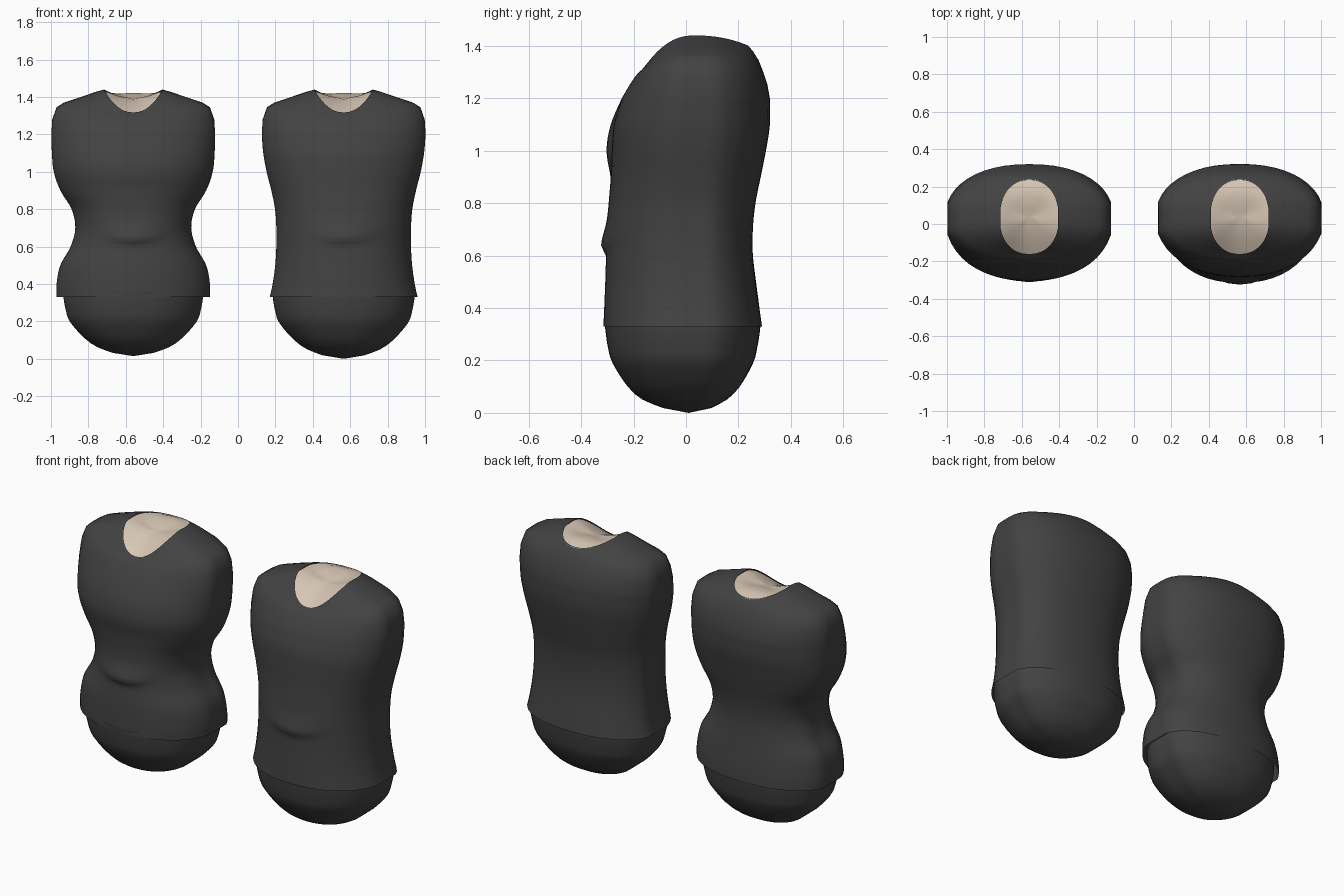
import bpy, bmesh, math

if "Cube" in bpy.data.objects:
    bpy.data.objects.remove(bpy.data.objects["Cube"])

N = 48       # segments around the body
YC = 0.03    # depth of the side seams


def material(name, rgb):
    m = bpy.data.materials.new(name)
    m.diffuse_color = (*rgb, 1)
    m.use_nodes = True
    m.node_tree.nodes["Principled BSDF"].inputs["Base Color"].default_value = m.diffuse_color
    return m


cloth = material("dark_cloth", (0.055, 0.055, 0.055))
skin = material("skin", (0.68, 0.57, 0.46))


def spow(v, e):
    return math.copysign(abs(v) ** e, v)


def ring_points(cx, ring, belly):
    """ring = half width, front y, back y, side z, [front z, back z]"""
    w, yf, yb, zs = ring[:4]
    zf, zb = ring[4:6] if len(ring) > 4 else (zs, zs)
    pts = []
    for i in range(N):
        t = 2 * math.pi * i / N
        c, s = math.cos(t), math.sin(t)
        x = max(-w, min(w, 1.03 * w * spow(c, 0.9)))
        y = YC + spow(s, 0.9) * ((yb - YC) if s > 0 else (YC - yf))
        z = zs + ((zb if s > 0 else zf) - zs) * s * s
        if belly and s < 0:      # belly fold: soft above, sharp below, curved up at the ends
            d = z - (0.635 + 1.2 * x * x)
            y -= belly * math.exp(-(x / 0.13) ** 2) * math.exp(-(d / (0.07 if d > 0 else 0.02)) ** 2)
        pts.append((cx + x, y, z))
    return pts


def loft(name, cx, rings, mat, tip=None, belly=0):
    bm = bmesh.new()
    loops = [[bm.verts.new(p) for p in ring_points(cx, r, belly)] for r in rings]
    for a, b in zip(loops, loops[1:]):
        for i in range(N):
            j = (i + 1) % N
            bm.faces.new((a[i], a[j], b[j], b[i]))
    if tip:
        v = bm.verts.new((cx, tip[0], tip[1]))
        for i in range(N):
            bm.faces.new((loops[-1][i], loops[-1][(i + 1) % N], v))
    bmesh.ops.recalc_face_normals(bm, faces=bm.faces)
    # keep normals outward on the open shells
    if sum(f.normal.dot(f.calc_center_median() - v0) for f in bm.faces
           for v0 in [type(f.normal)((cx, 0, 0.7))]) < 0:
        bmesh.ops.reverse_faces(bm, faces=bm.faces)
    me = bpy.data.meshes.new(name)
    bm.to_mesh(me)
    bm.free()
    me.polygons.foreach_set("use_smooth", [True] * len(me.polygons))
    me.materials.append(mat)
    ob = bpy.data.objects.new(name, me)
    bpy.context.collection.objects.link(ob)
    return ob


def resample(rows, step=0.02):
    """Catmull-Rom through the few profile rows, measured in z (last column)"""
    out = []
    for k in range(len(rows) - 1):
        p0, p1, p2, p3 = (rows[max(0, min(len(rows) - 1, k + d))] for d in (-1, 0, 1, 2))
        n = max(1, round(abs(p2[3] - p1[3]) / step))
        for q in range(n):
            t = q / n
            out.append([b + 0.5 * t * (c - a + t * (2 * a - 5 * b + 4 * c - d + t * (3 * (b - c) + d - a)))
                        for a, b, c, d in zip(p0, p1, p2, p3)])
    return out + [list(rows[-1])]


# torso profiles
waisted = [(.41, -.305, .285, .33), (.41, -.303, .28, .4), (.39, -.298, .267, .5), (.335, -.287, .255, .6),
           (.31, -.28, .25, .7), (.33, -.28, .26, .8), (.39, -.288, .28, .9), (.425, -.303, .3, 1.0),
           (.435, -.287, .318, 1.1), (.438, -.245, .32, 1.2)]
straight = [(.395, -.315, .29, .33), (.38, -.312, .28, .4), (.366, -.308, .265, .5), (.36, -.305, .255, .6),
            (.36, -.302, .255, .7), (.367, -.295, .265, .8), (.387, -.287, .285, .9), (.412, -.283, .305, 1.0),
            (.43, -.275, .32, 1.1), (.438, -.245, .32, 1.2)]
# shoulders closing in to the neckline
shoulders = [(.433, -.216, .31, 1.28, 1.25, 1.255), (.41, -.196, .295, 1.345, 1.28, 1.30),
             (.37, -.184, .277, 1.37, 1.295, 1.345), (.28, -.172, .257, 1.40, 1.305, 1.377),
             (.2, -.165, .243, 1.427, 1.312, 1.394), (.153, -.16, .235, 1.44, 1.317, 1.402)]
# skin dish inside the neckline
neck = [(.16, -.163, .24, 1.432, 1.31, 1.398), (.13, -.12, .2, 1.424, 1.335, 1.415),
        (.09, -.06, .15, 1.408, 1.365, 1.422), (.04, 0, .08, 1.397, 1.388, 1.405)]
# rounded lower body
seat = [(.378, -.312, .285, .36), (.378, -.308, .283, .32), (.365, -.298, .272, .25), (.343, -.28, .256, .19),
        (.265, -.222, .205, .1), (.195, -.165, .155, .05), (.11, -.085, .095, .018)]

for label, cx, body, belly, base, k in (("waisted", -.56, waisted, .028, .014, .985),
                                        ("straight", .565, straight, .02, 0, 1)):
    loft(label + "_shirt", cx, resample(body) + shoulders, cloth, belly=belly)
    loft(label + "_neck_skin", cx, neck, skin, tip=(.035, 1.393))
    lower = [(w * k, a * k, b * k, base + z * (.36 - base) / .36) for w, a, b, z in seat]
    loft(label + "_trouser_seat", cx, resample(lower), cloth, tip=(.01, base))
